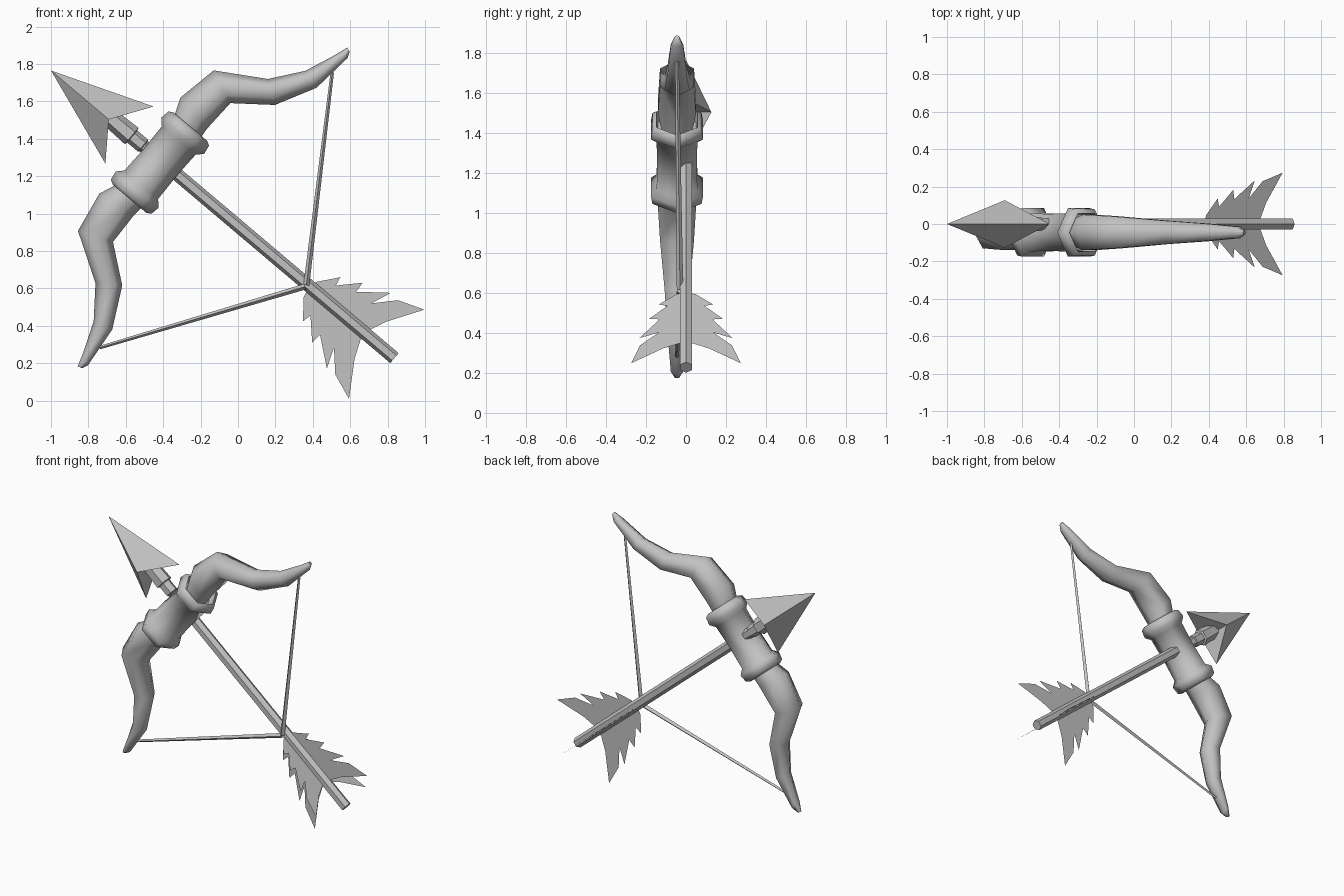
import bpy, bmesh, math
from mathutils import Vector

if "Cube" in bpy.data.objects:
    bpy.data.objects.remove(bpy.data.objects["Cube"], do_unlink=True)

# One plain grey
grey = bpy.data.materials.new("plain grey")
grey.use_nodes = True
colour = (0.54, 0.54, 0.54, 1)
grey.diffuse_color = colour
grey.node_tree.nodes["Principled BSDF"].inputs["Base Color"].default_value = colour

# Tilted frame: u runs from arrow tip to tail, v along the bow, w is depth
TILT = math.radians(40.2)
TIP = Vector((-1, 0, 1.765))
U = Vector((math.cos(TILT), 0, -math.sin(TILT)))
V = Vector((math.sin(TILT), 0, math.cos(TILT)))
W = Vector((0, 1, 0))
BOW_Y = -0.045


def place(u, v, w):
    return TIP + U * u + V * v + W * w


def make(name, points, faces, smooth=None, solid=True):
    bm = bmesh.new()
    verts = [bm.verts.new(place(*p)) for p in points]
    for f in faces:
        bm.faces.new([verts[i] for i in f])
    if solid:
        bmesh.ops.recalc_face_normals(bm, faces=bm.faces)
    mesh = bpy.data.meshes.new(name)
    bm.to_mesh(mesh)
    bm.free()
    mesh.materials.append(grey)
    obj = bpy.data.objects.new(name, mesh)
    bpy.context.collection.objects.link(obj)
    if smooth:
        bpy.ops.object.select_all(action="DESELECT")
        obj.select_set(True)
        bpy.context.view_layer.objects.active = obj
        bpy.ops.object.shade_smooth_by_angle(angle=math.radians(smooth))
    return obj


def tube(name, rings, sides=6, smooth=None):
    """Loft rings given as two opposite (u, v) points and a depth."""
    points, faces = [], []
    for a, b, w in rings:
        a, b = Vector(a), Vector(b)
        mid, half = (a + b) / 2, (a - b) / 2
        for k in range(sides):
            t = math.tau * k / sides
            p = mid + half * math.cos(t)
            points.append((p.x, p.y, w + half.length * math.sin(t)))
    for r in range(len(rings) - 1):
        for k in range(sides):
            n = (k + 1) % sides
            i, j = r * sides, (r + 1) * sides
            faces.append((i + k, i + n, j + n, j + k))
    last = (len(rings) - 1) * sides
    faces += [tuple(range(sides)), tuple(range(last, last + sides))]
    return make(name, points, faces, smooth)


# Grip with a flared, hollow collar at each end
GRIP_U = 0.763
half_grip = [(0.114, 0.0), (0.118, 0.155), (0.15, 0.188), (0.142, 0.238),
             (0.118, 0.252), (0.11, 0.19)]
profile = [(r, -v) for r, v in reversed(half_grip)] + half_grip[1:]
tube("grip", [((GRIP_U - r, v), (GRIP_U + r, v), BOW_Y) for r, v in profile], smooth=62)

# Recurved limbs and bowstring halves, mirrored across the arrow
limb = [((0.685, 0.18), (0.85, 0.18)), ((0.622, 0.336), (0.838, 0.30)),
        ((0.664, 0.562), (0.845, 0.486)), ((0.915, 0.714), (1.033, 0.632)),
        ((1.04, 0.877), (1.144, 0.846)), ((1.105, 1.04), (1.168, 1.075)),
        ((1.130, 1.116), (1.155, 1.108))]
for side, s in (("upper", 1), ("lower", -1)):
    tube(side + "_limb", [((a[0], a[1] * s), (b[0], b[1] * s), BOW_Y) for a, b in limb],
         smooth=65)
    tube(side + "_string", [((1.145, 0.962 * s), (1.163, 0.968 * s), BOW_Y),
                            ((1.768, 0), (1.798, 0.012 * s), BOW_Y + 0.015)], sides=4)

# Arrow shaft with stepped socket
steps = [(0.38, 0.05), (0.555, 0.057), (0.56, 0.042), (0.635, 0.042), (0.64, 0.035), (2.395, 0.035)]
tube("arrow_shaft", [((u, 0.011 + r), (u, 0.011 - r), 0) for u, r in steps])

# Barbed arrowhead
make("arrowhead",
     [(0, 0, 0), (0.543, 0.207, 0), (0.405, 0, 0.127), (0.543, -0.192, 0), (0.405, 0, -0.127)],
     [(0, 1, 2), (0, 2, 3), (0, 3, 4), (0, 4, 1), (1, 4, 2), (3, 2, 4)])

# Four notched feathers around the tail
feather = [(1.80, 0.0), (1.815, 0.055), (1.895, 0.155), (1.905, 0.105), (2.005, 0.209),
           (2.01, 0.15), (2.155, 0.265), (2.112, 0.155), (2.21, 0.26), (2.35, 0.312),
           (2.235, 0.13), (2.195, 0.035), (2.195, 0.0)]
for name, dv, dw in (("upper", 1, 0), ("lower", -1, 0), ("back", 0, 0.88), ("front", 0, -0.88)):
    make(name + "_feather", [(u, r * dv, r * dw) for u, r in feather],
         [tuple(range(len(feather)))], solid=False)
